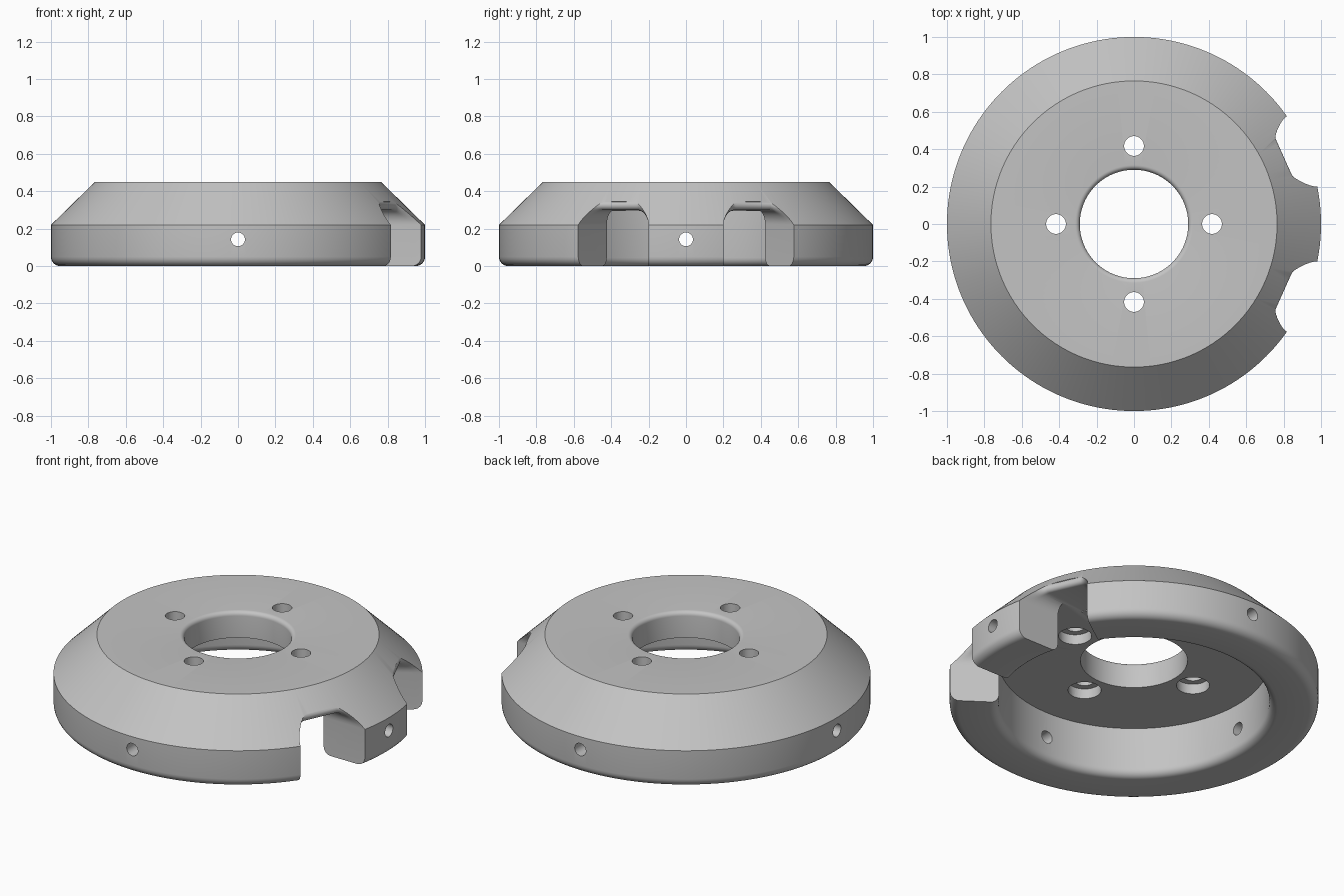
import bpy, bmesh, math
from mathutils import Matrix, Vector

cube = bpy.data.objects.get("Cube")
if cube:
    bpy.data.objects.remove(cube, do_unlink=True)

SEGMENTS = 160
SHOULDER, TOP, TOP_R = 0.22, 0.45, 0.765
CEILING, WALL_R, BORE_R = 0.295, 0.735, 0.29
ROOF = 0.3

grey = bpy.data.materials.new("plain_grey")
grey.use_nodes = True
colour = (0.55, 0.55, 0.55, 1)
grey.diffuse_color = colour
grey.node_tree.nodes["Principled BSDF"].inputs["Base Color"].default_value = colour


def make_object(name, bm):
    bmesh.ops.recalc_face_normals(bm, faces=bm.faces)
    mesh = bpy.data.meshes.new(name)
    bm.to_mesh(mesh)
    bm.free()
    mesh.materials.append(grey)
    obj = bpy.data.objects.new(name, mesh)
    bpy.context.scene.collection.objects.link(obj)
    return obj


def arc(cx, cz, radius, start, end, steps=6):
    angles = [math.radians(start + (end - start) * i / steps) for i in range(steps + 1)]
    return [(cx + radius * math.cos(a), cz + radius * math.sin(a)) for a in angles]


def bridge(bm, rings, closed=False):
    """Skin a list of closed rings, capping the ends unless it loops."""
    count = len(rings[0])
    pairs = list(zip(rings, rings[1:]))
    if closed:
        pairs.append((rings[-1], rings[0]))
    else:
        bm.faces.new(rings[0])
        bm.faces.new(rings[-1])
    for a, b in pairs:
        for i in range(count):
            j = (i + 1) % count
            bm.faces.new((a[i], a[j], b[j], b[i]))


def revolve(name, profile):
    bm = bmesh.new()
    rings = []
    for s in range(SEGMENTS):
        t = 2 * math.pi * s / SEGMENTS
        rings.append([bm.verts.new((r * math.cos(t), r * math.sin(t), z)) for r, z in profile])
    bridge(bm, rings, closed=True)
    return make_object(name, bm)


def cylinder(name, radius, length, matrix):
    bm = bmesh.new()
    bmesh.ops.create_cone(bm, cap_ends=True, segments=32, radius1=radius,
                          radius2=radius, depth=length, matrix=matrix)
    return make_object(name, bm)


def notch(name, side):
    """Rounded arch lofted outward, flaring where its roof meets the cone."""
    corner_u, corner_z = 0.2, 0.08
    section = [(0, -0.1, 0)]
    for cx, start, end in ((corner_u, 180, 90), (1 - corner_u, 90, 0)):
        for x, z in arc(0, 0, 1, start, end, 8):
            section.append((cx + corner_u * x, ROOF - corner_z + corner_z * z, max(z, 0)))
    section.append((1, -0.1, 0))
    radius = 0.025
    lip = arc(-0.06, radius, radius, -90, 45, 8)
    steps = [None] + lip + [(0.2, 0.2)]
    bm = bmesh.new()
    rings = []
    for k, step in enumerate(steps):
        ring = []
        for u, z, w in section:
            if step is None:
                r, lift = 0.6, 0
            else:
                edge = 1 - max(z - SHOULDER, 0) * (1 - TOP_R) / (TOP - SHOULDER)
                steady = -0.06 + 0.26 * (k - 1) / (len(steps) - 2)
                r = edge + w * step[0] + (1 - w) * steady
                lift = w * step[1]
            inner = math.asin(0.2 / r)
            a = (inner + (math.radians(35.2) - inner) * u) * side
            ring.append(bm.verts.new((r * math.cos(a), r * math.sin(a), z + lift)))
        rings.append(ring)
    bridge(bm, rings)
    return make_object(name, bm)


# Hollow flanged ring: bore, top, cone, rim, rounded foot and cavity
profile = [(BORE_R, CEILING)]
profile += arc(BORE_R + 0.025, TOP - 0.025, 0.025, 180, 90)
profile += [(TOP_R, TOP), (1, SHOULDER)]
profile += arc(0.95, 0.05, 0.05, 0, -90)
profile += arc(WALL_R + 0.045, 0.045, 0.045, -90, -180)
profile += [(WALL_R, CEILING)]
hub = revolve("hub_ring", profile)

# Cutters: rim notches, bolt holes with counterbores, cross holes
cutters = [notch("notch_cutter_left", 1), notch("notch_cutter_right", -1)]
for i in range(4):
    turn = Matrix.Rotation(i * math.pi / 2, 4, "Z")
    spot = turn @ Vector((0.417, 0, 0))
    cutters.append(cylinder("bolt_cutter", 0.053, 0.6, Matrix.Translation(spot + Vector((0, 0, 0.4)))))
    cutters.append(cylinder("counterbore_cutter", 0.09, 0.2,
                            Matrix.Translation(spot + Vector((0, 0, CEILING - 0.04)))))
    cutters.append(cylinder("cross_hole_cutter", 0.037, 0.6,
                            turn @ Matrix.Translation((0.9, 0, 0.143)) @ Matrix.Rotation(math.pi / 2, 4, "Y")))

bpy.ops.object.select_all(action="DESELECT")
bpy.context.view_layer.objects.active = hub
hub.select_set(True)
for cutter in cutters:
    cutter.hide_render = True
    mod = hub.modifiers.new("cut", "BOOLEAN")
    mod.operation = "DIFFERENCE"
    mod.solver = "EXACT"
    mod.object = cutter
    bpy.ops.object.modifier_apply(modifier=mod.name)
    bpy.data.objects.remove(cutter, do_unlink=True)

bpy.ops.object.shade_smooth_by_angle(angle=math.radians(30))
